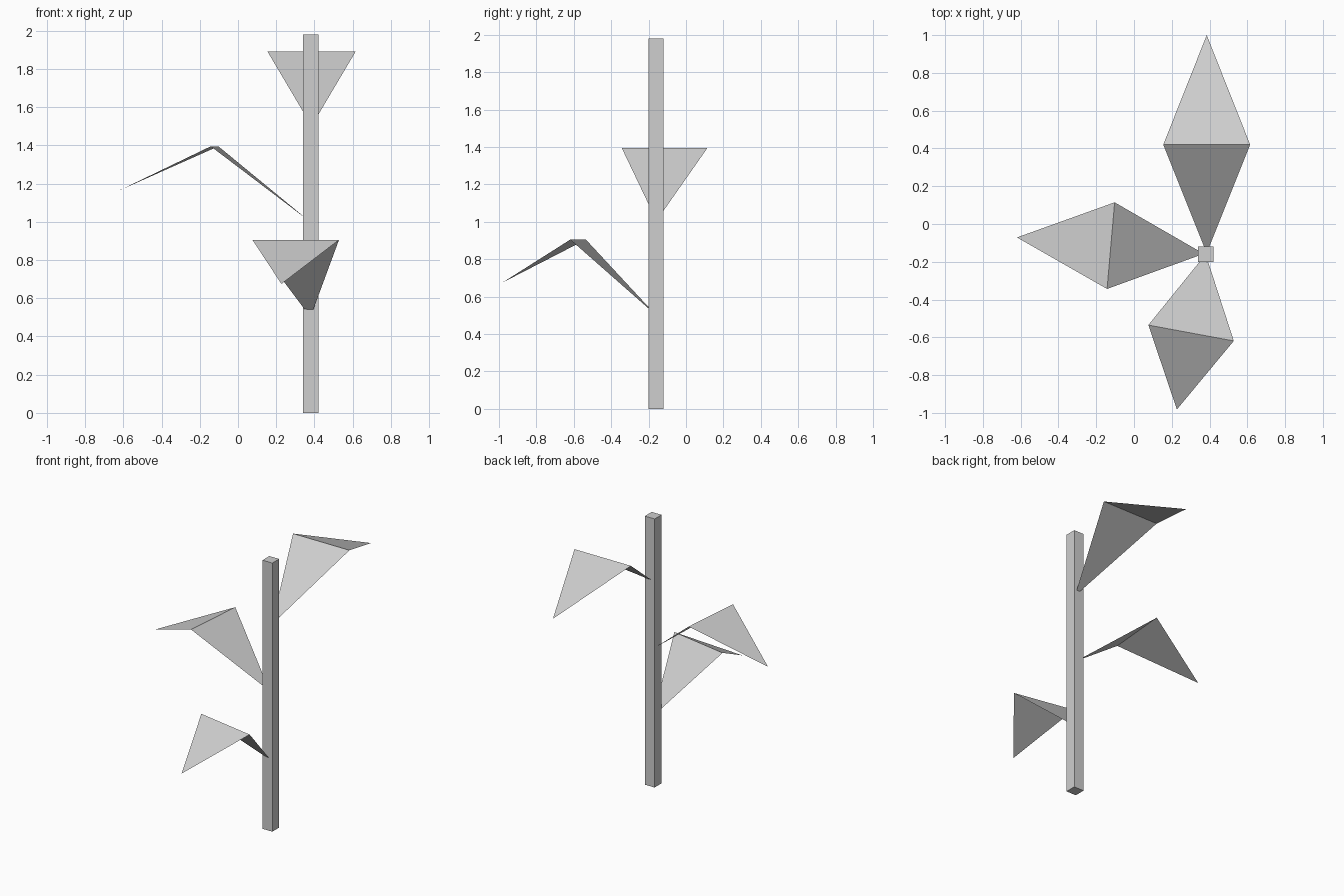
import bpy
import bmesh
from math import radians
from mathutils import Matrix, Vector

default_cube = bpy.data.objects.get("Cube")
if default_cube:
    bpy.data.objects.remove(default_cube, do_unlink=True)

# One plain grey for the whole plant
GREY = (0.62, 0.62, 0.62, 1.0)
grey = bpy.data.materials.new("plain grey")
grey.use_nodes = True
grey.diffuse_color = GREY
grey.node_tree.nodes["Principled BSDF"].inputs["Base Color"].default_value = GREY


def add_object(name, bm):
    mesh = bpy.data.meshes.new(name)
    bm.to_mesh(mesh)
    bm.free()
    mesh.materials.append(grey)
    obj = bpy.data.objects.new(name, mesh)
    bpy.context.collection.objects.link(obj)
    return obj


def add_stem(name, x, y, width, height):
    bm = bmesh.new()
    bmesh.ops.create_cube(bm, size=1)
    bmesh.ops.scale(bm, vec=(width, width, height), verts=bm.verts)
    bmesh.ops.translate(bm, vec=(x, y, height / 2), verts=bm.verts)
    add_object(name, bm)


def add_leaf(name, base, heading, length, base_half=0.014):
    """Folded sheet: rises from the stem to a wide crease, then drops to a point."""
    bm = bmesh.new()
    outline = [(0, -base_half, 0), (0, base_half, 0),
               (0.54 * length, 0.23, 0.365), (0.54 * length, -0.23, 0.365),
               (1.12 * length, 0, 0.135)]
    base_r, base_l, fold_l, fold_r, tip = [bm.verts.new(p) for p in outline]
    bm.faces.new((base_r, fold_r, fold_l, base_l))
    bm.faces.new((fold_r, tip, fold_l))
    turn = Matrix.Rotation(radians(heading), 4, 'Z')
    bm.transform(Matrix.Translation(Vector(base)) @ turn)
    add_object(name, bm)


# Square stem
add_stem("stem", 0.38, -0.16, 0.08, 1.98)

# Three leaves spiralling up the stem
add_leaf("lower_leaf", (0.372, -0.2, 0.54), 259.5, 0.71, base_half=0.022)
add_leaf("middle_leaf", (0.34, -0.155, 1.03), 175, 0.86)
add_leaf("upper_leaf", (0.385, -0.12, 1.525), 90, 1.0)
